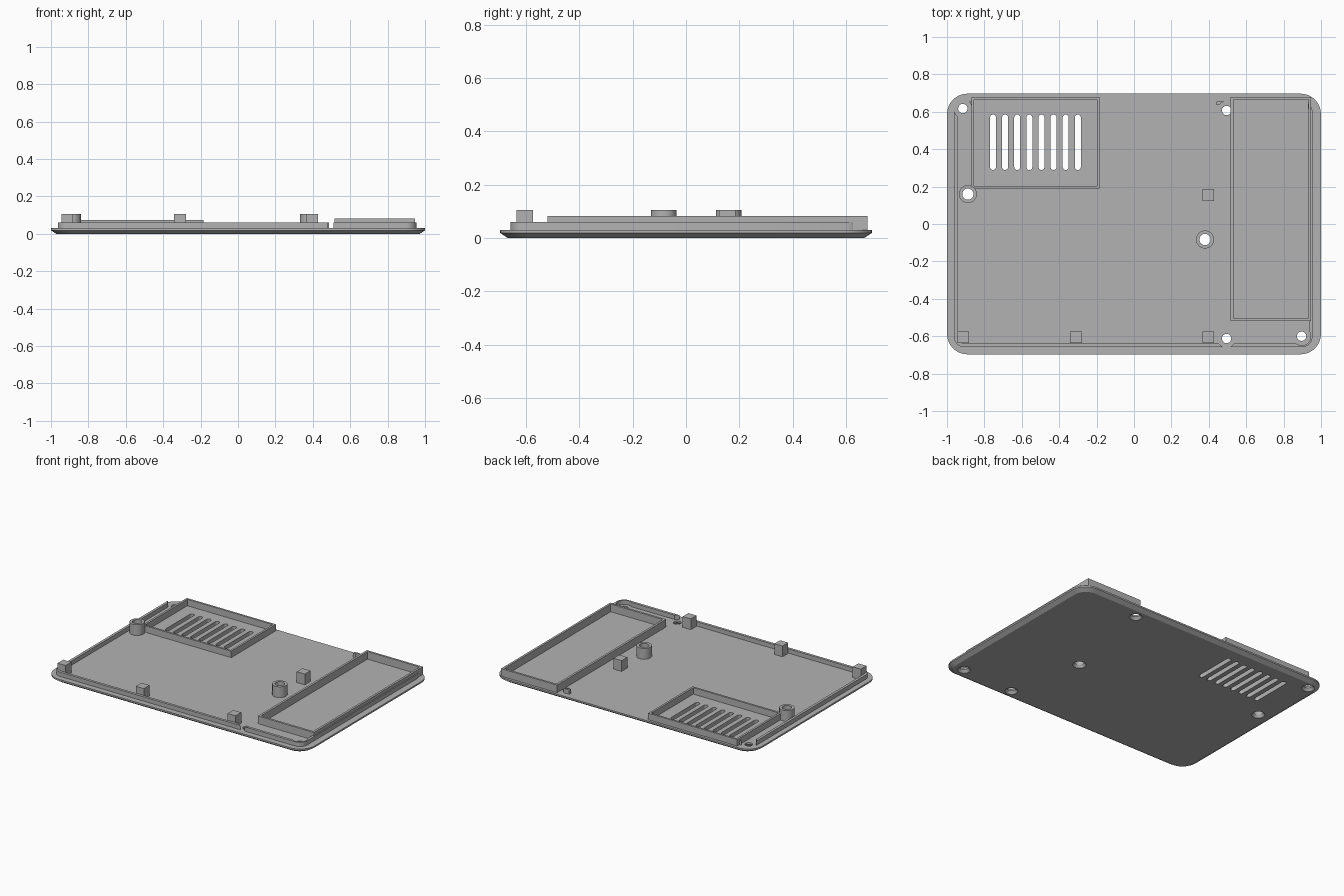
import bpy
import bmesh
from math import cos, sin, pi

if "Cube" in bpy.data.objects:
    bpy.data.objects.remove(bpy.data.objects["Cube"], do_unlink=True)

grey = bpy.data.materials.new("matte grey plastic")
grey.use_nodes = True
grey.diffuse_color = (0.45, 0.45, 0.45, 1)
grey.node_tree.nodes["Principled BSDF"].inputs["Base Color"].default_value = grey.diffuse_color

FLOOR, LIP_TOP, VENT_TOP, BAY_TOP, POST_TOP = 0.03, 0.06, 0.075, 0.083, 0.105


def rounded(x0, x1, y0, y1, z, r=0.0, steps=8):
    """Rectangle outline at height z, with optional corner arcs."""
    if r == 0:
        return [(x0, y0, z), (x1, y0, z), (x1, y1, z), (x0, y1, z)]
    centres = [(x1 - r, y1 - r), (x0 + r, y1 - r), (x0 + r, y0 + r), (x1 - r, y0 + r)]
    return [(cx + r * cos(a), cy + r * sin(a), z)
            for k, (cx, cy) in enumerate(centres)
            for a in [(k + i / steps) * pi / 2 for i in range(steps + 1)]]


def circle(c, r, z, n=32):
    return [(c[0] + r * cos(2 * pi * i / n), c[1] + r * sin(2 * pi * i / n), z) for i in range(n)]


def skin(bm, loops, ring=False):
    """Bridge stacked outlines; cap the ends, or close them into a ring."""
    rows = [[bm.verts.new(p) for p in loop] for loop in loops]
    n = len(rows[0])
    pairs = list(zip(rows, rows[1:])) + ([(rows[-1], rows[0])] if ring else [])
    for a, b in pairs:
        for i in range(n):
            j = (i + 1) % n
            bm.faces.new((a[i], a[j], b[j], b[i]))
    if not ring:
        bm.faces.new(rows[0][::-1])
        bm.faces.new(rows[-1])


def finish(bm, name):
    bmesh.ops.recalc_face_normals(bm, faces=bm.faces)
    mesh = bpy.data.meshes.new(name)
    bm.to_mesh(mesh)
    bm.free()
    mesh.materials.append(grey)
    ob = bpy.data.objects.new(name, mesh)
    bpy.context.collection.objects.link(ob)
    return ob


def part(name, loops, ring=False):
    bm = bmesh.new()
    skin(bm, loops, ring)
    return finish(bm, name)


def select(ob):
    bpy.ops.object.select_all(action='DESELECT')
    ob.select_set(True)
    bpy.context.view_layer.objects.active = ob


def cut(ob, bm):
    """Subtract the cutter solids from the part."""
    cutter = finish(bm, "cutter")
    cutter.hide_render = True
    mod = ob.modifiers.new("cut", 'BOOLEAN')
    mod.operation, mod.solver, mod.object = 'DIFFERENCE', 'EXACT', cutter
    select(ob)
    bpy.ops.object.modifier_apply(modifier=mod.name)
    bpy.data.objects.remove(cutter, do_unlink=True)


def frame(name, x0, x1, y0, y1, top, wall, r=0.0):
    """Low upright wall running round a rectangle."""
    def outline(w, z):
        return rounded(x0 + w, x1 - w, y0 + w, y1 - w, z, r - w if r else 0)
    return part(name, [outline(0, FLOOR), outline(0, top),
                       outline(wall, top), outline(wall, FLOOR)], ring=True)


# Base plate with a chamfered underside edge
W, D, C = 1.0, 0.697, 0.028
plate = part("base_plate", [
    rounded(-W + C, W - C, -D + C, D - C, 0, 0.09),
    rounded(-W, W, -D, D, 0.019, 0.11),
    rounded(-W, W, -D, D, FLOOR, 0.11)])

# Countersunk screw holes and vent slots
screw_holes = [(-0.915, 0.617), (0.495, 0.607), (0.495, -0.612), (0.896, -0.6)]
boss_holes = [(-0.888, 0.16), (0.38, -0.083)]
holes = bmesh.new()
for group, r in ((screw_holes, 0.025), (boss_holes, 0.03)):
    for c in group:
        skin(holes, [circle(c, 0.045, -0.004), circle(c, r, 0.018), circle(c, r, 0.05)])
for i in range(8):
    x = -0.754 + 0.0648 * i
    skin(holes, [rounded(x - 0.016, x + 0.016, 0.289, 0.585, z, 0.0155, 5) for z in (-0.02, 0.05)])
cut(plate, holes)

# Locating lip, open along the back and relieved round the screws
lip = frame("locating_lip", -0.963, 0.954, -0.658, 0.655, LIP_TOP, 0.018, 0.055)
gaps = bmesh.new()
for x0, x1 in ((-0.865, 0.44), (0.525, 0.93)):
    skin(gaps, [rounded(x0, x1, 0.6, 0.7, z) for z in (0.02, 0.08)])
for c in screw_holes:
    skin(gaps, [circle(c, 0.049, z) for z in (0.02, 0.08)])
skin(gaps, [circle(boss_holes[0], 0.04, z) for z in (0.02, 0.08)])
cut(lip, gaps)

# Walled vent surround and long side bay
frame("vent_surround", -0.87, -0.185, 0.19, 0.68, VENT_TOP, 0.014)
frame("side_bay", 0.516, 0.947, -0.519, 0.68, BAY_TOP, 0.015)

# Hollow screw bosses
bosses = []
for name, c in zip(("left_boss", "centre_boss"), boss_holes):
    bosses.append(part(name, [circle(c, 0.048, FLOOR), circle(c, 0.048, POST_TOP),
                              circle(c, 0.03, POST_TOP), circle(c, 0.03, FLOOR)], ring=True))

# Square support posts
posts = [(-0.912, -0.605), (-0.31, -0.605), (0.396, -0.605), (0.396, 0.155)]
for i, (x, y) in enumerate(posts):
    part(f"support_post_{i + 1}",
         [rounded(x - 0.031, x + 0.031, y - 0.031, y + 0.031, z) for z in (FLOOR, POST_TOP)])

# Smooth the curved walls, keep the edges crisp
for ob in [plate, lip] + bosses:
    select(ob)
    bpy.ops.object.shade_smooth_by_angle(angle=0.5)
